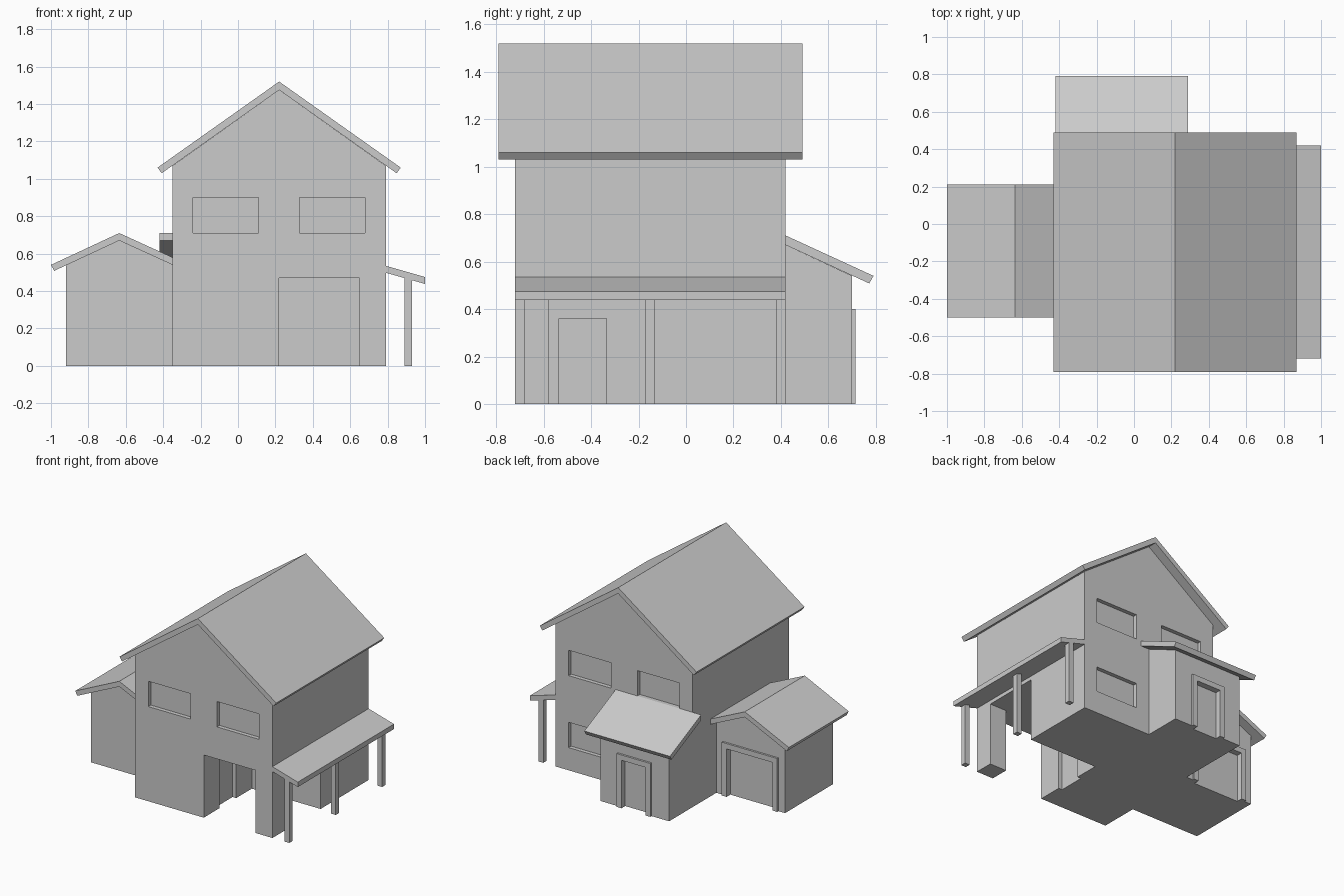
import bpy
import bmesh
from mathutils import Vector

old = bpy.data.objects.get("Cube")
if old:
    bpy.data.objects.remove(old, do_unlink=True)

grey = bpy.data.materials.new("plain_grey")
grey.use_nodes = True
GREY = (0.6, 0.6, 0.6, 1)
grey.diffuse_color = GREY
grey.node_tree.nodes["Principled BSDF"].inputs["Base Color"].default_value = GREY


def prism(name, profile, axis, start, end):
    """Extrude a 2D outline along an axis; the outline uses the other two axes in order."""
    bm = bmesh.new()

    def point(p, d):
        co = list(p)
        co.insert(axis, d)
        return bm.verts.new(co)

    face = bm.faces.new([point(p, start) for p in profile])
    out = bmesh.ops.extrude_face_region(bm, geom=[face])
    shift = Vector((0, 0, 0))
    shift[axis] = end - start
    moved = [v for v in out["geom"] if isinstance(v, bmesh.types.BMVert)]
    bmesh.ops.translate(bm, verts=moved, vec=shift)
    bmesh.ops.recalc_face_normals(bm, faces=bm.faces)
    mesh = bpy.data.meshes.new(name)
    bm.to_mesh(mesh)
    bm.free()
    mesh.materials.append(grey)
    obj = bpy.data.objects.new(name, mesh)
    bpy.context.scene.collection.objects.link(obj)
    return obj


def box(name, x, y, z):
    return prism(name, [(x[0], y[0]), (x[1], y[0]), (x[1], y[1]), (x[0], y[1])], 2, *z)


def cut(target, cutter):
    """Subtract the cutter and discard it."""
    cutter.hide_render = True
    mod = target.modifiers.new("cut", "BOOLEAN")
    mod.operation = "DIFFERENCE"
    mod.solver = "EXACT"
    mod.object = cutter
    graph = bpy.context.evaluated_depsgraph_get()
    graph.update()
    mesh = bpy.data.meshes.new_from_object(target.evaluated_get(graph))
    target.modifiers.clear()
    target.data = mesh
    bpy.data.objects.remove(cutter, do_unlink=True)


def door_frame(name, cx, half, wall_y, height):
    """Raised surround on a back wall, open at the bottom."""
    w = 0.04
    a, b = half, half + w
    outline = [(cx - b, 0), (cx - b, height + w), (cx + b, height + w), (cx + b, 0),
               (cx + a, 0), (cx + a, height), (cx - a, height), (cx - a, 0)]
    prism(name, outline, 1, wall_y, wall_y + 0.015)


DEPTH = 0.03
DOOR_H = 0.36
X0, X1, MID = -0.35, 0.79, 0.22
FRONT, BACK = -0.72, 0.42

# Main house with gabled walls
house = prism("house_walls", [(X0, 0), (X1, 0), (X1, 1.07), (MID, 1.475), (X0, 1.07)],
              1, FRONT, BACK)
prism("house_roof", [(MID, 1.52), (0.87, 1.06), (0.848, 1.03), (MID, 1.475),
                     (-0.408, 1.03), (-0.43, 1.06)], 1, -0.79, 0.49)

# Corner entrance recess, leaving a square pillar
cut(house, prism("recess_cutter", [(MID, -0.9), (0.65, -0.9), (0.65, -0.58), (0.9, -0.58),
                                   (0.9, -0.15), (MID, -0.15)], 2, -0.1, 0.47))
cut(house, box("entrance_cutter", (MID - DEPTH, MID + 0.05), (-0.535, -0.335), (-0.1, DOOR_H)))

# Recessed windows: two upper at front and back, one lower at back
for x in ((-0.24, 0.11), (0.33, 0.68)):
    for y in ((FRONT - 0.1, FRONT + DEPTH), (BACK - DEPTH, BACK + 0.1)):
        cut(house, box("window_cutter", x, y, (0.71, 0.9)))
cut(house, box("window_cutter", (0.33, 0.68), (BACK - DEPTH, BACK + 0.1), (0.17, 0.36)))

# Garage wing
GX, GY = -0.635, 0.14
garage = prism("garage_walls", [(-0.92, 0), (X0, 0), (X0, 0.54), (GX, 0.67), (-0.92, 0.54)],
               1, -0.43, GY)
prism("garage_roof", [(GX, 0.71), (X0, 0.58), (X0, 0.54), (GX, 0.67),
                      (-0.983, 0.508), (-1.0, 0.54)], 1, -0.5, 0.21)
cut(garage, box("garage_door_cutter", (GX - 0.19, GX + 0.19), (GY - DEPTH, GY + 0.1),
                (-0.1, DOOR_H)))
door_frame("garage_door_frame", GX, 0.19, GY, DOOR_H)

# Back room with lean-to roof
RX, RY = -0.065, 0.7
room = prism("back_room_walls", [(BACK, 0), (RY, 0), (RY, 0.54), (BACK, 0.67)], 0, X0, MID)
prism("back_room_roof", [(BACK, 0.71), (0.79, 0.54), (0.772, 0.508), (BACK, 0.67)],
      0, -0.42, 0.29)
cut(room, box("back_door_cutter", (RX - 0.1, RX + 0.1), (RY - DEPTH, RY + 0.1), (-0.1, DOOR_H)))
door_frame("back_door_frame", RX, 0.1, RY, DOOR_H)

# Side porch
prism("porch_roof", [(X1, 0.535), (1.0, 0.475), (1.0, 0.438), (X1, 0.498)], 1, FRONT, BACK)
for i, y in enumerate((FRONT, -0.17, BACK - 0.04)):
    prism(f"porch_post_{i + 1}", [(0.89, 0), (0.93, 0), (0.93, 0.458), (0.89, 0.47)],
          1, y, y + 0.04)
